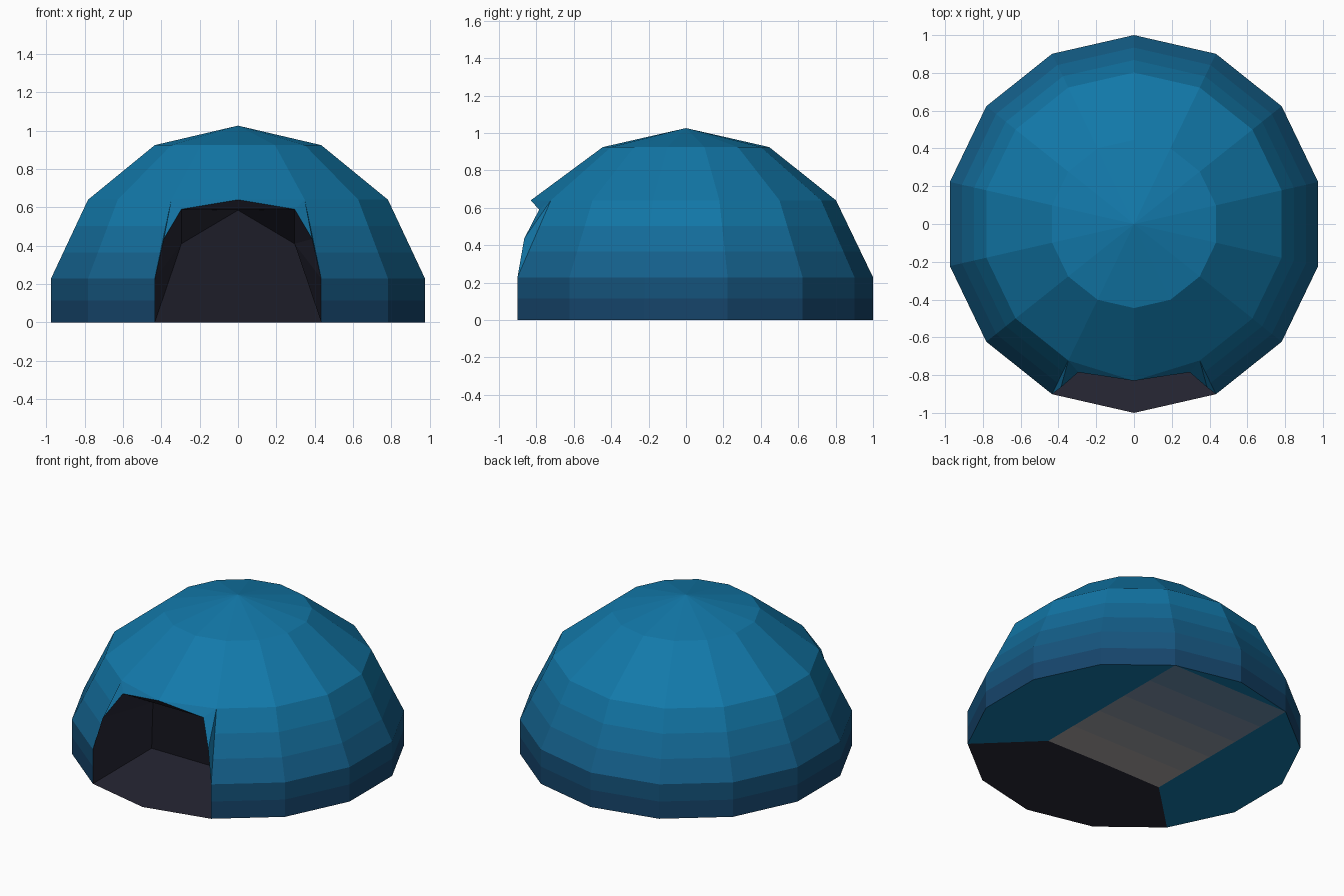
import bpy, bmesh
from math import sin, cos, pi

if "Cube" in bpy.data.objects:
    bpy.data.objects.remove(bpy.data.objects["Cube"])

N = 14
R = 1.0257
mats = {}


def mat(name, rgb):
    if name not in mats:
        m = bpy.data.materials.new(name)
        m.diffuse_color = (*rgb, 1)
        m.use_nodes = True
        m.node_tree.nodes["Principled BSDF"].inputs["Base Color"].default_value = m.diffuse_color
        mats[name] = m
    return mats[name]


def mix(a, b, t):
    return tuple(p + (q - p) * t for p, q in zip(a, b))


BLUE = (0.006, 0.19, 0.40)
NAVY = (0.008, 0.045, 0.12)
DARK = (0.02, 0.02, 0.035)
SAND = (0.45, 0.40, 0.37)


def fabric(z):
    return mat("fabric_%.2f" % z, mix(NAVY, BLUE, min(1, z / 0.6)))


def build(name, faces):
    """Make one flat-shaded object from (points, material) faces."""
    me = bpy.data.meshes.new(name)
    bm = bmesh.new()
    for pts, m in faces:
        if m.name not in me.materials:
            me.materials.append(m)
        f = bm.faces.new([bm.verts.new(p) for p in pts])
        f.material_index = me.materials.find(m.name)
    bmesh.ops.remove_doubles(bm, verts=bm.verts, dist=0.0005)
    bm.to_mesh(me)
    bm.free()
    ob = bpy.data.objects.new(name, me)
    bpy.context.collection.objects.link(ob)
    return ob


def ring_pt(r, z, k):
    a = -pi / 2 + 2 * pi * k / N      # k = 0 is the front
    return (r * cos(a), r * sin(a), z)


def flip(pts):
    return [(-x, y, z) for x, y, z in reversed(pts)]


# Dome shell: upper half of a 14 x 7 sphere with a straight base band
level = [(R * sin(i * pi / 7), R * cos(i * pi / 7)) for i in range(4)]
low, mid, high = level[3], level[2], level[1]
rings = [(low[0], 0), (low[0], low[1] / 2), low,
         mix(low, mid, 1 / 3), mix(low, mid, 2 / 3), mid, high]
ridge = (0, -0.83, mid[1])            # peak over the doorway


def dome_pt(i, k):
    if i == 5 and k % N == 0:
        return ridge
    return ring_pt(*rings[i], k)


faces = []
for i in range(6):
    for k in range(N):
        if i < 5 and k in (0, N - 1):
            continue                  # doorway gap
        z = (rings[i][1] + rings[i + 1][1]) / 2
        faces.append(([dome_pt(i, k), dome_pt(i, k + 1),
                       dome_pt(i + 1, k + 1), dome_pt(i + 1, k)], fabric(min(z, 0.6))))
for k in range(N):
    faces.append(([dome_pt(6, k), dome_pt(6, k + 1), (0, 0, R)], fabric(0.6)))
build("dome_shell", faces)

# Fabric folds joining the doorway rim to the dome
corner = ring_pt(*rings[5], 1)
foot = ring_pt(*rings[0], 1)
post = ring_pt(*rings[2], 1)
elbow = (0.387, -0.865, 0.435)
brow = (0.295, -0.785, 0.59)
folds = []
for tri in ([corner, ridge, brow], [corner, brow, elbow], [corner, elbow, post]):
    folds += [(tri, fabric(0.5)), (flip(tri), fabric(0.5))]
build("doorway_folds", folds)

# Dark entrance chamber: walls, roof and leaning back wall
dark = mat("dark_lining", DARK)
b_foot, b_side, b_top = (0.434, -0.285, 0), (0.295, -0.47, 0.41), (0, -0.47, 0.585)
lining = []
for side in ([foot, b_foot, b_side, post], [post, b_side, elbow],
             [elbow, b_side, brow], [brow, b_side, b_top]):
    lining += [(side, dark), (flip(side), dark)]
m_brow, m_side, m_foot = (flip([p])[0] for p in (brow, b_side, b_foot))
lining += [([brow, b_top, m_brow], dark), ([brow, m_brow, ridge], dark),
           ([b_foot, m_foot, m_side, b_top, b_side], dark)]
build("entrance_lining", lining)

# Entrance floor
base = [ring_pt(*rings[0], k) for k in range(N)]
build("entrance_floor", [([base[2], base[1], base[0], base[13], base[12],
                           m_foot, (0, -0.28, 0), b_foot], dark)])

# Ground sheet: two blue sides and a fading centre strip
side = [b_foot] + [base[k] for k in range(6, 1, -1)]
sheet = [(side, fabric(0.6)), (flip(side), fabric(0.6))]
steps = 5
for s in range(steps):
    y0, y1 = (b_foot[1] + (base[6][1] - b_foot[1]) * t / steps for t in (s, s + 1))
    m = mat("sheet_%d" % s, mix(SAND, BLUE, 0.1 + 0.15 * s))
    w = b_foot[0]
    sheet.append(([(w, y0, 0), (-w, y0, 0), (-w, y1, 0), (w, y1, 0)], m))
sheet.append(([base[6], base[8], base[7]], fabric(0.6)))
ob = build("ground_sheet", sheet)
